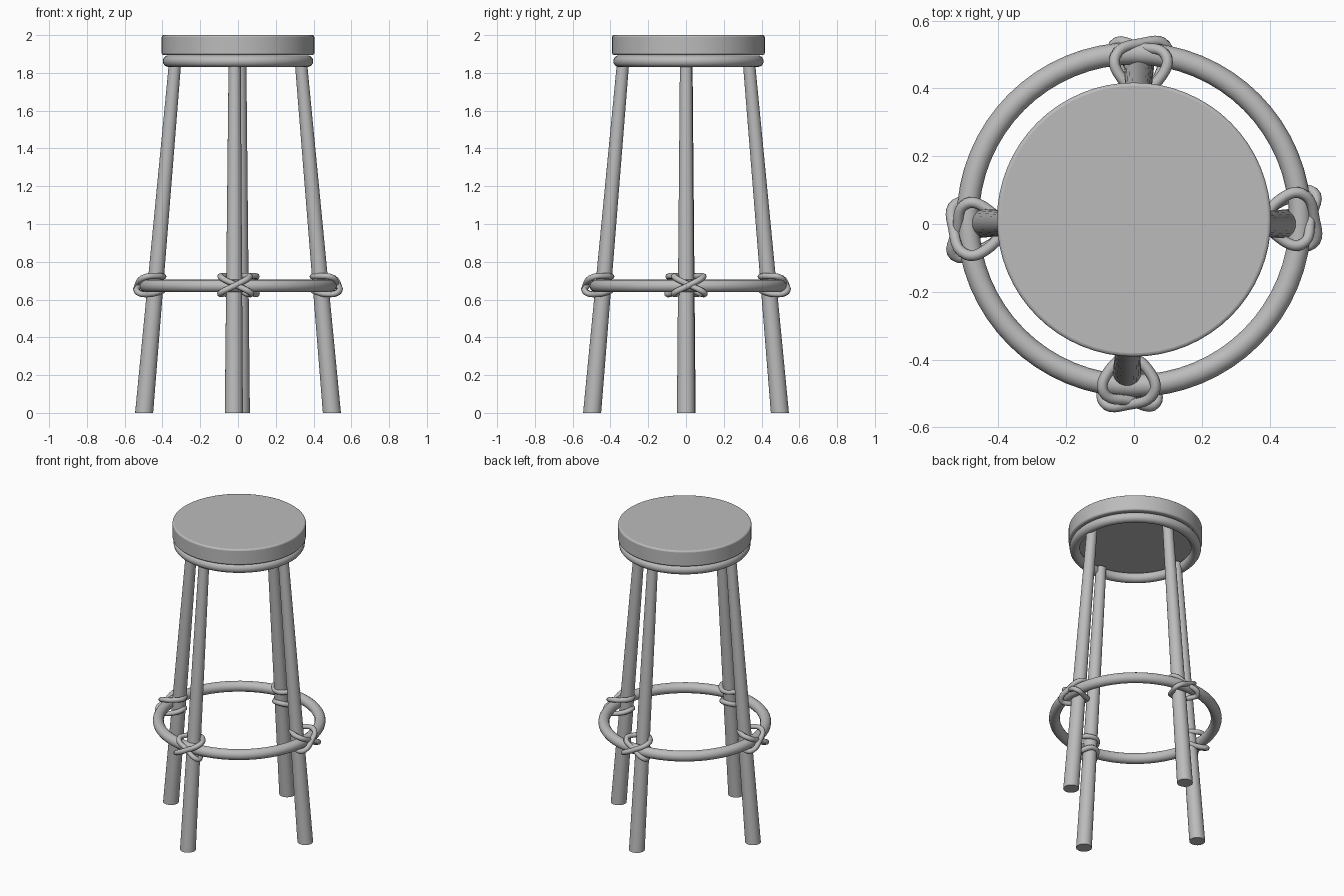
import bpy
import math
from mathutils import Matrix, Vector

cube = bpy.data.objects.get("Cube")
if cube:
    bpy.data.objects.remove(cube, do_unlink=True)

grey = bpy.data.materials.new("plain grey")
grey.use_nodes = True
colour = (0.5, 0.5, 0.5, 1)
grey.diffuse_color = colour
grey.node_tree.nodes["Principled BSDF"].inputs["Base Color"].default_value = colour

CENTRE_Y = 0.013


def finish(obj, name, angle=40):
    obj.name = name
    obj.data.materials.clear()
    obj.data.materials.append(grey)
    bpy.ops.object.select_all(action="DESELECT")
    obj.select_set(True)
    bpy.context.view_layer.objects.active = obj
    bpy.ops.object.shade_smooth_by_angle(angle=math.radians(angle))
    return obj


def ring(name, major, minor, z):
    bpy.ops.mesh.primitive_torus_add(
        major_radius=major, minor_radius=minor, major_segments=64,
        minor_segments=16, location=(0, CENTRE_Y, z))
    return finish(bpy.context.object, name)


def leg(name, turn, shift):
    """Tapered, splayed leg between the floor and the seat."""
    foot = turn @ Vector((0.497, shift, 0))
    head = turn @ Vector((0.331, shift * 0.8, 1.88))
    axis = head - foot
    bpy.ops.mesh.primitive_cone_add(
        vertices=24, radius1=0.048, radius2=0.032, depth=axis.length,
        location=(foot + head) / 2, rotation=axis.to_track_quat("Z", "Y").to_euler())
    obj = bpy.context.object
    # Level the foot so it sits flat on the floor
    for v in obj.data.vertices:
        if v.co.z < 0:
            world = obj.matrix_basis @ v.co
            world.z = 0
            v.co = obj.matrix_basis.inverted() @ world
    return finish(obj, name)


# Closed lashing path: tangential, radial, height
LASHING = [
    (0, 0.395, 0.722), (0.06, 0.435, 0.724), (0.075, 0.495, 0.718),
    (0, 0.532, 0.675), (-0.075, 0.525, 0.637), (-0.07, 0.475, 0.628),
    (0, 0.395, 0.65), (0.07, 0.475, 0.628), (0.08, 0.528, 0.637),
    (0, 0.52, 0.678), (-0.075, 0.495, 0.718), (-0.06, 0.435, 0.724),
]


def lashing(name, turn, shift):
    curve = bpy.data.curves.new(name, "CURVE")
    curve.dimensions = "3D"
    curve.bevel_depth = 0.016
    curve.bevel_resolution = 2
    curve.resolution_u = 6
    spline = curve.splines.new("BEZIER")
    spline.bezier_points.add(len(LASHING) - 1)
    spline.use_cyclic_u = True
    for point, (t, r, z) in zip(spline.bezier_points, LASHING):
        point.co = turn @ Vector((r, t + shift, z))
        point.handle_left_type = point.handle_right_type = "AUTO"
    obj = bpy.data.objects.new(name, curve)
    bpy.context.collection.objects.link(obj)
    bpy.ops.object.select_all(action="DESELECT")
    obj.select_set(True)
    bpy.context.view_layer.objects.active = obj
    bpy.ops.object.convert(target="MESH")
    return finish(bpy.context.object, name, 60)


# Round seat cushion with softened edges
bpy.ops.mesh.primitive_cylinder_add(
    vertices=64, radius=0.404, depth=0.105, location=(0, CENTRE_Y, 1.9475))
seat = bpy.context.object
bevel = seat.modifiers.new("soft edge", "BEVEL")
bevel.width = 0.01
bevel.segments = 3
finish(seat, "seat")

# Hoop under the seat and foot hoop
ring("seat_hoop", 0.367, 0.031, 1.862)
ring("foot_hoop", 0.49, 0.033, 0.672)

# Legs with the lashing that ties each to the foot hoop
sides = [("left", 0, 0.0, 0.015), ("back", 90, -0.015, -0.02),
         ("right", 180, -0.003, 0.015), ("front", 270, -0.022, -0.015)]
for side, angle, leg_shift, knot_shift in sides:
    turn = Matrix.Rotation(math.radians(angle), 3, "Z")
    leg(side + "_leg", turn, leg_shift)
    lashing(side + "_lashing", turn, knot_shift)
